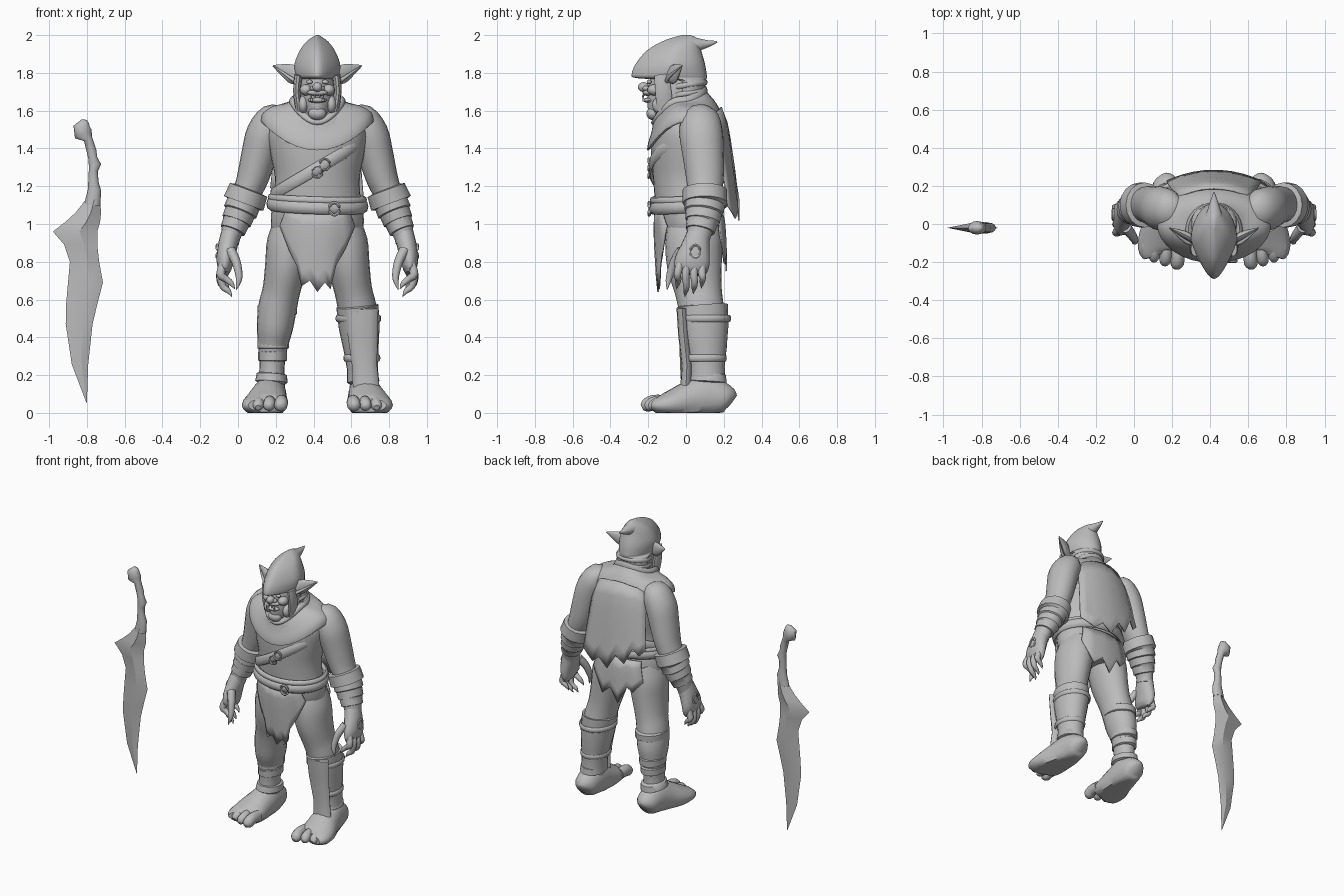
import bpy, bmesh, math
from mathutils import Vector

grey = bpy.data.materials.new("plain_grey")
grey.diffuse_color = (0.5, 0.5, 0.5, 1)
C = 0.42  # x of the figure's middle


def finish(name, bm, angle=50):
    bmesh.ops.recalc_face_normals(bm, faces=bm.faces)
    me = bpy.data.meshes.new(name)
    bm.to_mesh(me)
    bm.free()
    ob = bpy.data.objects.new(name, me)
    bpy.context.collection.objects.link(ob)
    me.materials.append(grey)
    bpy.ops.object.select_all(action='DESELECT')
    ob.select_set(True)
    bpy.context.view_layer.objects.active = ob
    bpy.ops.object.shade_smooth_by_angle(angle=math.radians(angle))
    return ob


def refine(rows, k):
    """Catmull-Rom interpolation of rows of numbers."""
    out = []
    for i in range(len(rows) - 1):
        p0, p1, p2, p3 = rows[max(i - 1, 0)], rows[i], rows[i + 1], rows[min(i + 2, len(rows) - 1)]
        for j in range(k):
            t = j / k
            out.append([b + .5 * t * (c - a + t * (2 * a - 5 * b + 4 * c - d + t * (3 * (b - c) + d - a)))
                        for a, b, c, d in zip(p0, p1, p2, p3)])
    return out + [list(rows[-1])]


def skin(name, rings, closed=False, caps=True, angle=50):
    bm = bmesh.new()
    vr = [[bm.verts.new(p) for p in r] for r in rings]
    n, m = len(vr[0]), len(vr)
    for i in range(m if closed else m - 1):
        a, b = vr[i], vr[(i + 1) % m]
        for j in range(n):
            bm.faces.new((a[j], a[(j + 1) % n], b[(j + 1) % n], b[j]))
    if caps and not closed:
        bm.faces.new(vr[0])
        bm.faces.new(vr[-1])
    return finish(name, bm, angle)


def tube(name, pts, n=14, k=3, closed=False, floor=None, angle=50):
    """Rows x, y, z, side radius, other radius along a path."""
    if not closed and k > 1:
        pts = refine(pts, k)
    P = [Vector(p[:3]) for p in pts]
    d = (P[-1] - P[0]).normalized()
    ref = Vector((0, 1, 0)) if abs(d.z) > .7 and not closed else Vector((0, 0, 1))
    rings = []
    for i, p in enumerate(P):
        nxt = P[(i + 1) % len(P)] if closed else P[min(i + 1, len(P) - 1)]
        prv = P[i - 1] if closed or i else P[0]
        t = (nxt - prv).normalized()
        u = t.cross(ref).normalized()
        v = u.cross(t)
        a, b = max(pts[i][3], .001), max(pts[i][4], .001)
        ring = [p + u * a * math.cos(q) + v * b * math.sin(q)
                for q in (math.tau * j / n for j in range(n))]
        if floor is not None:
            for w in ring:
                w.z = max(w.z, floor)
        rings.append(ring)
    return skin(name, rings, closed, True, angle)


def stack(name, rows, n=32, k=3, taper=0, caps=True, cx=C):
    """Rows half width, front y, back y, side z, front z, back z."""
    rings = []
    for rx, yf, yb, zs, zf, zb in refine(rows, k):
        ring = []
        for j in range(n):
            c, s = math.cos(math.tau * j / n), math.sin(math.tau * j / n)
            f, b = max(0, -s), max(0, s)
            ring.append((cx + rx * c * (1 - taper * f), (yf + yb) / 2 + (yb - yf) / 2 * s,
                         zs + (zf - zs) * f ** 2 + (zb - zs) * b ** 2))
        rings.append(ring)
    return skin(name, rings, False, caps)


def flat(rows):
    return [(rx, yf, yb, z, z, z) for z, rx, yf, yb in rows]


def ball(name, p, r):
    bm = bmesh.new()
    bmesh.ops.create_uvsphere(bm, u_segments=16, v_segments=10, radius=1)
    for v in bm.verts:
        v.co = Vector(p) + Vector(a * b for a, b in zip(v.co, r))
    return finish(name, bm)


def cloth(name, cols, ys, bend):
    """Ragged hanging sheet: columns x, top z, bottom z; ys run from top to bottom."""
    bm, m = bmesh.new(), len(ys) - 1
    g = [[bm.verts.new((C + x * (.85 + .15 * i / m), y + bend * x * x, zt + (zb - zt) * i / m))
          for i, y in enumerate(ys)] for x, zt, zb in cols]
    for a, b in zip(g, g[1:]):
        for i in range(m):
            bm.faces.new((a[i], b[i], b[i + 1], a[i + 1]))
    mod = finish(name, bm).modifiers.new("thickness", 'SOLIDIFY')
    mod.thickness = .008


def loop(name, cy, rx, ry, z, slope, thick, high, bow=0):
    """Closed strap around the body."""
    pts = []
    for i in range(40):
        q = math.tau * i / 40
        x = rx * math.cos(q)
        pts.append((C + x, cy + ry * math.sin(q), z + slope * x + bow * math.sin(q), thick, high))
    tube(name, pts, 8, closed=True)


def hoop(name, c, r1, r2, thick, axis):
    pts = []
    for i in range(16):
        p, q = r1 * math.cos(math.tau * i / 16), r2 * math.sin(math.tau * i / 16)
        pts.append(((c[0] + p, c[1], c[2] + q) if axis == 'y' else (c[0], c[1] + p, c[2] + q)) + (thick, thick))
    tube(name, pts, 6, closed=True)


# torso and hips
stack("torso", flat([(.88, .15, -.08, .15), (.95, .235, -.13, .19), (1.05, .245, -.155, .185),
                     (1.13, .23, -.165, .175), (1.25, .225, -.175, .18), (1.38, .25, -.185, .2),
                     (1.5, .26, -.18, .2), (1.58, .2, -.16, .18), (1.66, .11, -.12, .12)]))
# shoulder mantle and its rolled collar
stack("mantle", [(.13, -.16, .1, 1.66, 1.54, 1.72), (.16, -.175, .12, 1.64, 1.52, 1.69),
                 (.23, -.185, .16, 1.625, 1.48, 1.64), (.285, -.2, .19, 1.59, 1.43, 1.58),
                 (.3, -.205, .21, 1.545, 1.39, 1.5), (.285, -.185, .2, 1.54, 1.4, 1.5)], caps=False)
stack("collar", [(.11, -.14, .08, 1.66, 1.56, 1.72), (.135, -.17, .105, 1.675, 1.56, 1.73),
                 (.15, -.185, .115, 1.65, 1.535, 1.7), (.14, -.17, .11, 1.62, 1.52, 1.67)], caps=False)
# ragged cape and loincloths
cloth("cape", [(-.25, 1.54, 1.19), (-.21, 1.58, 1.15), (-.17, 1.6, 1.2), (-.11, 1.61, 1.08), (-.05, 1.62, 1.13),
               (.02, 1.62, 1.02), (.09, 1.61, 1.08), (.15, 1.6, 1.03), (.2, 1.58, 1.06), (.25, 1.54, 1.09)],
      [.19, .222, .238, .25, .262, .272, .285], -.9)
cloth("front_loincloth", [(-.2, 1.07, .99), (-.15, 1.07, .86), (-.11, 1.07, .78), (-.085, 1.07, .67),
                          (-.04, 1.07, .7), (0, 1.07, .64), (.04, 1.07, .69), (.07, 1.07, .655),
                          (.1, 1.07, .78), (.15, 1.07, .87), (.2, 1.07, .99)],
      [-.168, -.172, -.17, -.165, -.16, -.152], 1.2)
cloth("back_loincloth", [(-.2, 1.07, .93), (-.13, 1.07, .85), (-.09, 1.07, .88), (-.02, 1.07, .75),
                         (.04, 1.07, .85), (.11, 1.07, .79), (.2, 1.07, .95)],
      [.195, .208, .213, .216, .218], -.9)
# belt, chest strap and buckles
loop("belt", .012, .25, .192, 1.1, -.03, .02, .034, .015)
loop("belt_roll", .012, .247, .188, 1.135, -.03, .016, .02, .01)
hoop("belt_buckle", (C + .09, -.195, 1.08), .027, .033, .009, 'y')
loop("chest_strap", .01, .238, .197, 1.295, .58, .012, .032)
for i in (-1, 1):
    hoop("strap_buckle", (C + .02 + .02 * i, -.198, 1.295 + .02 * i), .026, .03, .007, 'y')

# head, face
stack("head", flat([(1.55, .05, -.17, .02), (1.58, .078, -.195, .06), (1.64, .1, -.205, .08), (1.71, .105, -.2, .09),
                    (1.77, .1, -.19, .09), (1.82, .08, -.17, .08)]), taper=.25)
ball("nose", (C, -.225, 1.725), (.026, .03, .026))
ball("chin", (C, -.175, 1.585), (.048, .035, .035))
ball("upper_lip", (C, -.2, 1.695), (.055, .03, .018))
ball("lower_lip", (C, -.2, 1.655), (.05, .028, .014))
for s in (-1, 1):
    ball("nostril", (C + s * .022, -.21, 1.718), (.017, .02, .014))
    ball("cheek", (C + s * .06, -.165, 1.71), (.033, .04, .03))
    ball("eye", (C + s * .042, -.195, 1.752), (.017, .013, .012))
    ball("jaw", (C + s * .075, -.12, 1.63), (.03, .06, .05))
    tube("tusk", [(C + s * .03, -.222, 1.65, .008, .008), (C + s * .033, -.232, 1.685, .001, .001)], 8, 1)
    tube("tooth", [(C + s * .013, -.222, 1.69, .006, .006), (C + s * .013, -.228, 1.666, .001, .001)], 8, 1)
    # pointed ear: thin leaf with a rim
    tube("ear", [(C + s * .09, -.085, 1.78, .03, .035), (C + s * .125, -.07, 1.79, .022, .05),
                 (C + s * .165, -.05, 1.81, .018, .04), (C + s * .235, -.02, 1.838, .002, .004)], 12)
    tube("ear_rim", [(C + s * .1, -.1, 1.745, .012, .012), (C + s * .145, -.095, 1.775, .01, .01),
                     (C + s * .23, -.025, 1.835, .003, .003)], 8)
    # side flap of the hood beside the face
    tube("hood_flap", [(C + s * .1, -.13, 1.79, .022, .04), (C + s * .108, -.12, 1.7, .02, .045),
                       (C + s * .095, -.11, 1.6, .02, .045)], 10)

# hood with brow peak and back-swept point
stack("hood", flat([(1.6, .1, -.1, .11), (1.68, .115, -.1, .1), (1.755, .115, -.1, .105),
                    (1.772, .112, -.26, .11), (1.79, .118, -.288, .11), (1.85, .12, -.265, .1),
                    (1.92, .092, -.205, .08), (1.965, .058, -.13, .07), (1.99, .025, -.06, .05),
                    (2.0, .006, -.02, .02)]), taper=.45)
tube("hood_point", [(C, -.08, 1.9, .07, .07), (C, .0, 1.94, .058, .056), (C, .07, 1.95, .036, .034),
                    (C, .12, 1.955, .02, .018), (C, .165, 1.965, .004, .005)], 14)
for z in (1.69, 1.735):
    loop("hood_fold", .0, .113, .106, z, 0, .008, .014, .015)

for s in (-1, 1):
    def X(o):
        return C + s * o
    # arm
    tube("arm", [(X(.17), .07, 1.585, .03, .05), (X(.225), .075, 1.56, .085, .1), (X(.275), .08, 1.48, .1, .115),
                 (X(.305), .09, 1.38, .095, .11), (X(.34), .1, 1.25, .085, .1), (X(.375), .1, 1.16, .075, .09),
                 (X(.42), .09, 1.05, .075, .085), (X(.455), .07, .95, .055, .065), (X(.465), .06, .9, .05, .06)], 20)
    # layered bracer
    tube("bracer", [(X(.362), .1, 1.185, .075, .09), (X(.364), .1, 1.18, .105, .118), (X(.39), .1, 1.11, .112, .118),
                    (X(.392), .1, 1.105, .09, .105), (X(.408), .095, 1.065, .092, .105), (X(.41), .093, 1.06, .082, .096),
                    (X(.428), .087, 1.015, .08, .092), (X(.43), .085, 1.01, .072, .083),
                    (X(.448), .075, .965, .068, .078), (X(.45), .074, .96, .05, .06)], 16, 1, angle=35)
    # hand with medallion, clawed fingers and thumb
    tube("hand", [(X(.46), .065, .95, .05, .06), (X(.475), .05, .88, .052, .075), (X(.488), .035, .81, .046, .092),
                  (X(.488), .025, .76, .035, .088), (X(.483), .02, .735, .015, .07)], 16)
    hoop("hand_medallion", (X(.53), .05, .855), .026, .034, .008, 'x')
    for y, z, o in ((-.045, .655, .455), (-.002, .615, .47), (.042, .63, .48), (.085, .66, .485)):
        ym = y * .85 + .012
        tube("finger", [(X(.492), ym, .8, .024, .022), (X(.512), y, .735, .023, .021),
                        (X(o + .03), y + .004, z + .055, .018, .017), (X(o), y, z + .03, .014, .013),
                        (X(o - .018), y - .004, z, .001, .001)], 10)
    tube("thumb", [(X(.46), -.02, .86, .028, .03), (X(.43), -.06, .8, .024, .026), (X(.415), -.085, .73, .019, .02),
                   (X(.418), -.095, .69, .013, .013), (X(.43), -.1, .65, .001, .001)], 10)
    # leg
    tube("leg", [(X(.115), .04, 1.0, .11, .14), (X(.145), .04, .9, .122, .15), (X(.165), .045, .78, .112, .145),
                 (X(.19), .065, .65, .1, .125), (X(.21), .08, .56, .102, .12), (X(.225), .1, .45, .096, .12),
                 (X(.235), .11, .35, .078, .095), (X(.24), .11, .24, .066, .08), (X(.245), .11, .12, .075, .09)], 20)
    # foot and four toes
    tube("foot", [(X(.245), .245, .06, .03, .04), (X(.247), .215, .075, .072, .075), (X(.25), .12, .085, .088, .115),
                  (X(.26), .03, .07, .1, .105), (X(.275), -.06, .05, .117, .08), (X(.285), -.13, .04, .115, .055),
                  (X(.28), -.16, .04, .09, .035)], 18, floor=0.0)
    for o, y, r in ((.19, -.232, .035), (.252, -.215, .031), (.31, -.195, .029), (.36, -.165, .027)):
        tube("toe", [(X(o), y + .13, .055, r, r * 1.1), (X(o), y + .06, .055, r, r * 1.15),
                     (X(o + .004), y + .02, .038, r, r), (X(o + .004), y, .028, r * .5, r * .5)], 12, floor=0.0)
        ball("toenail", (X(o + .004), y + .015, .045), (r * .6, .018, .016))
    # ankle wrap
    tube("ankle_wrap", [(X(.24), .115, .215, .06, .07), (X(.241), .115, .205, .08, .098),
                        (X(.243), .112, .165, .086, .105), (X(.244), .112, .155, .07, .09)], 18, 1)

# bandages on the bare shin
for z, o, r in ((.545, .212, .104), (.365, .234, .083), (.3, .237, .076)):
    tube("shin_wrap", [(C - o, .095 + .02 * (z < .5), z + .03, r - .012, r + .008), (C - o, .095 + .02 * (z < .5), z + .022, r, r + .022),
                       (C - o, .095 + .02 * (z < .5), z - .022, r, r + .02), (C - o, .095 + .02 * (z < .5), z - .03, r - .014, r + .004)], 18, 1)
# leather greave with front plate
tube("greave", [(C + .212, .085, .57, .095, .115), (C + .212, .085, .565, .112, .137), (C + .222, .095, .45, .108, .13),
                (C + .232, .105, .33, .092, .11), (C + .238, .11, .24, .082, .095), (C + .241, .11, .17, .085, .1),
                (C + .241, .11, .165, .07, .08)], 20, 1)
tube("greave_plate", [(C + .235, -.02, .555, .05, .01), (C + .235, -.02, .55, .088, .03), (C + .24, -.012, .42, .08, .03),
                      (C + .25, .005, .25, .066, .028), (C + .258, .0, .14, .07, .03), (C + .258, .0, .13, .03, .01)], 12, 1)
for z, o, r in ((.5, .217, .113), (.29, .236, .09)):
    loop_pts = [(C + o + r * math.cos(math.tau * i / 24), .098 + (r + .02) * math.sin(math.tau * i / 24), z, .008, .018)
                for i in range(24)]
    tube("greave_strap", loop_pts, 8, closed=True)

# curved sword: rows z, left x, right x, half thickness
blade = [(.055, -.803, -.8, .001), (.257, -.88, -.793, .012), (.47, -.912, -.77, .018), (.575, -.91, -.745, .02),
         (.69, -.9, -.715, .022), (.8, -.89, -.735, .024), (.89, -.92, -.745, .026), (.96, -.98, -.745, .028),
         (1.01, -.915, -.73, .03), (1.06, -.86, -.725, .03), (1.13, -.805, -.73, .028)]
skin("sword_blade", [[(l, -.02, z), (.4 * l + .6 * r, -.02 - t, z), (r, -.02, z), (.4 * l + .6 * r, -.02 + t, z)]
                     for z, l, r, t in blade], angle=30)
grip = [(1.1, -.815, -.728, .028), (1.18, -.795, -.725, .027), (1.22, -.793, -.738, .024), (1.28, -.79, -.742, .024),
        (1.315, -.79, -.725, .026), (1.35, -.793, -.745, .024), (1.39, -.802, -.75, .025), (1.45, -.818, -.77, .026),
        (1.475, -.868, -.77, .035), (1.51, -.872, -.775, .036), (1.535, -.835, -.778, .025), (1.543, -.805, -.785, .008)]
tube("sword_grip", [((l + r) / 2, -.02, z, (r - l) / 2, t) for z, l, r, t in grip], 12, 1)
